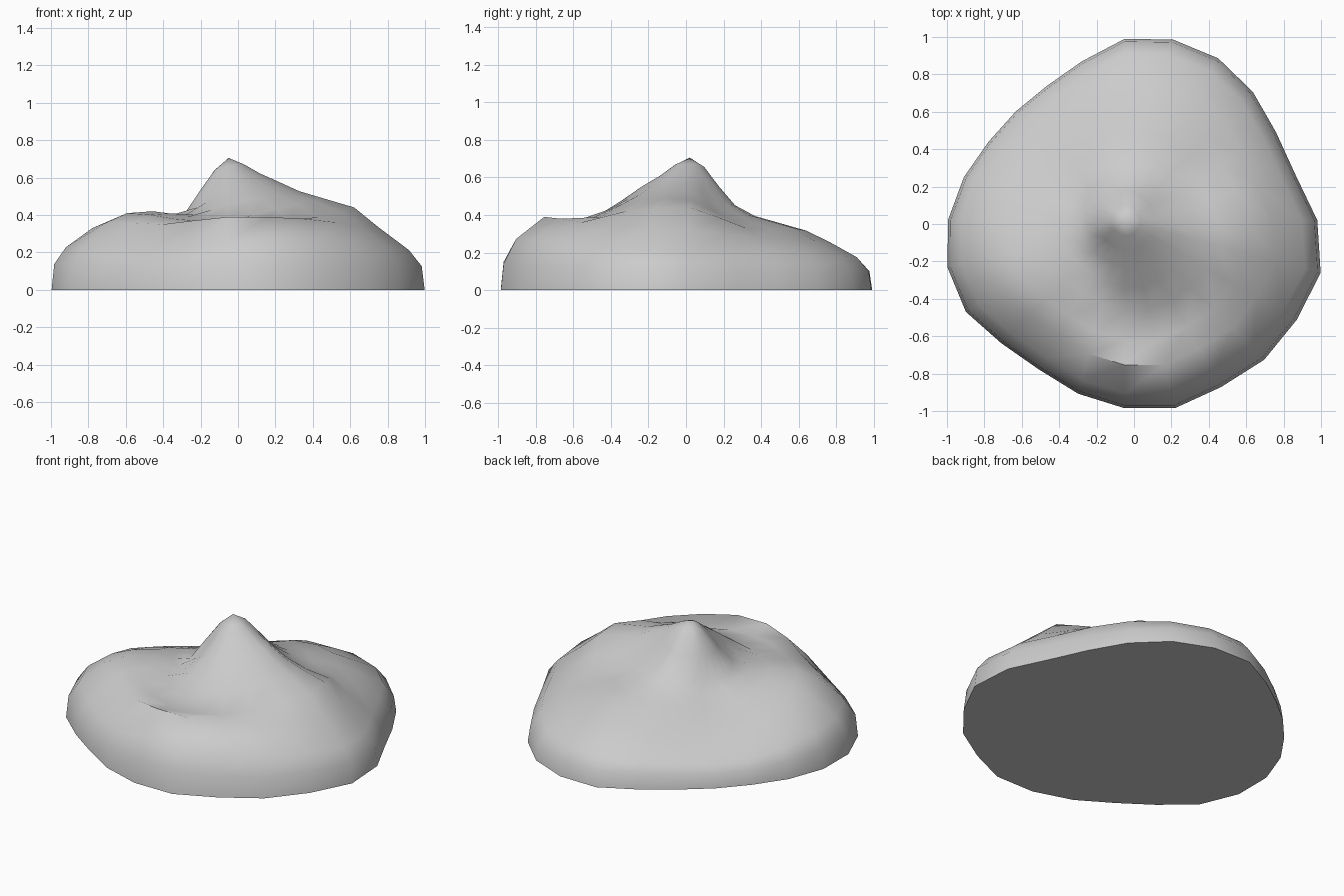
import bpy, bmesh, math

cube = bpy.data.objects.get("Cube")
if cube:
    bpy.data.objects.remove(cube, do_unlink=True)

PEAK = (-0.05, 0.02, 0.705)

# Outline radius around the peak, counted from +x in equal turns
OUTLINE = (1.03, .945, .936, .97, 1, 1.0, .97, .88,
           .83, .823, .84, .89, .945, .98, .98, .931,
           .92, .96, 1.005, 1.04, 1.03, 1.055, 1.063, 1.085)
SIDES = len(OUTLINE)

# Ring distances from the peak, as shares of the outline radius
RINGS = (0.985, 0.92, 0.77, 0.64, 0.48, 0.36, 0.25, 0.16, 0.08)

# Height of each ring at every second side: rim, raised lip, valley, cone
HEIGHTS = (
    (.12, .1, .1, .1, .09, .09, .13, .14, .13, .15, .13, .13),
    (.2, .2, .18, .17, .15, .14, .21, .23, .19, .26, .27, .23),
    (.32, .28, .26, .25, .21, .22, .29, .36, .35, .39, .38, .34),
    (.44, .33, .33, .3, .27, .27, .33, .41, .38, .36, .36, .42),
    (.48, .37, .37, .35, .33, .31, .37, .42, .39, .38, .43, .48),
    (.52, .43, .4, .39, .38, .36, .39, .4, .4, .46, .49, .52),
    (.58, .51, .46, .45, .46, .42, .4, .42, .47, .54, .56, .57),
    (.62, .6, .56, .55, .55, .55, .53, .54, .56, .6, .61, .62),
    (.67, .67, .66, .65, .65, .65, .64, .64, .65, .66, .67, .67),
)


def around(values, turn):
    """Smooth closed curve through the values; turn runs from zero to one."""
    n = len(values)
    i, t = divmod(turn * n, 1)
    a, b, c, d = (values[(int(i) + k) % n] for k in (-1, 0, 1, 2))
    return b + t / 2 * (c - a + t * (2*a - 5*b + 4*c - d + t * (3*(b - c) + d - a)))


def ring(bm, share, heights=None):
    verts = []
    for side, radius in enumerate(OUTLINE):
        turn = side / SIDES
        angle = turn * math.tau
        z = around(heights, turn) if heights else 0
        verts.append(bm.verts.new((PEAK[0] + radius * share * math.cos(angle),
                                   PEAK[1] + radius * share * math.sin(angle), z)))
    return verts


def pairs(verts):
    return zip(verts, verts[1:] + verts[:1])


# Mound: flat base, bands of faces up to the pointed top
bm = bmesh.new()
lower = ring(bm, 1)
bm.faces.new(lower[::-1])
for share, heights in zip(RINGS, HEIGHTS):
    upper = ring(bm, share, heights)
    for (a, b), (c, d) in zip(pairs(lower), pairs(upper)):
        bm.faces.new((a, b, d, c))
    lower = upper
tip = bm.verts.new(PEAK)
for a, b in pairs(lower):
    bm.faces.new((a, b, tip))

mesh = bpy.data.meshes.new("mound")
bm.to_mesh(mesh)
bm.free()
mound = bpy.data.objects.new("mound", mesh)
bpy.context.collection.objects.link(mound)

# Plain grey
grey = bpy.data.materials.new("light_grey")
grey.use_nodes = True
colour = (0.6, 0.6, 0.6, 1)
grey.diffuse_color = colour
grey.node_tree.nodes["Principled BSDF"].inputs["Base Color"].default_value = colour
mesh.materials.append(grey)

# Smooth skin with a sharp edge around the base
bpy.ops.object.select_all(action="DESELECT")
mound.select_set(True)
bpy.context.view_layer.objects.active = mound
bpy.ops.object.shade_smooth_by_angle(angle=math.radians(50))
